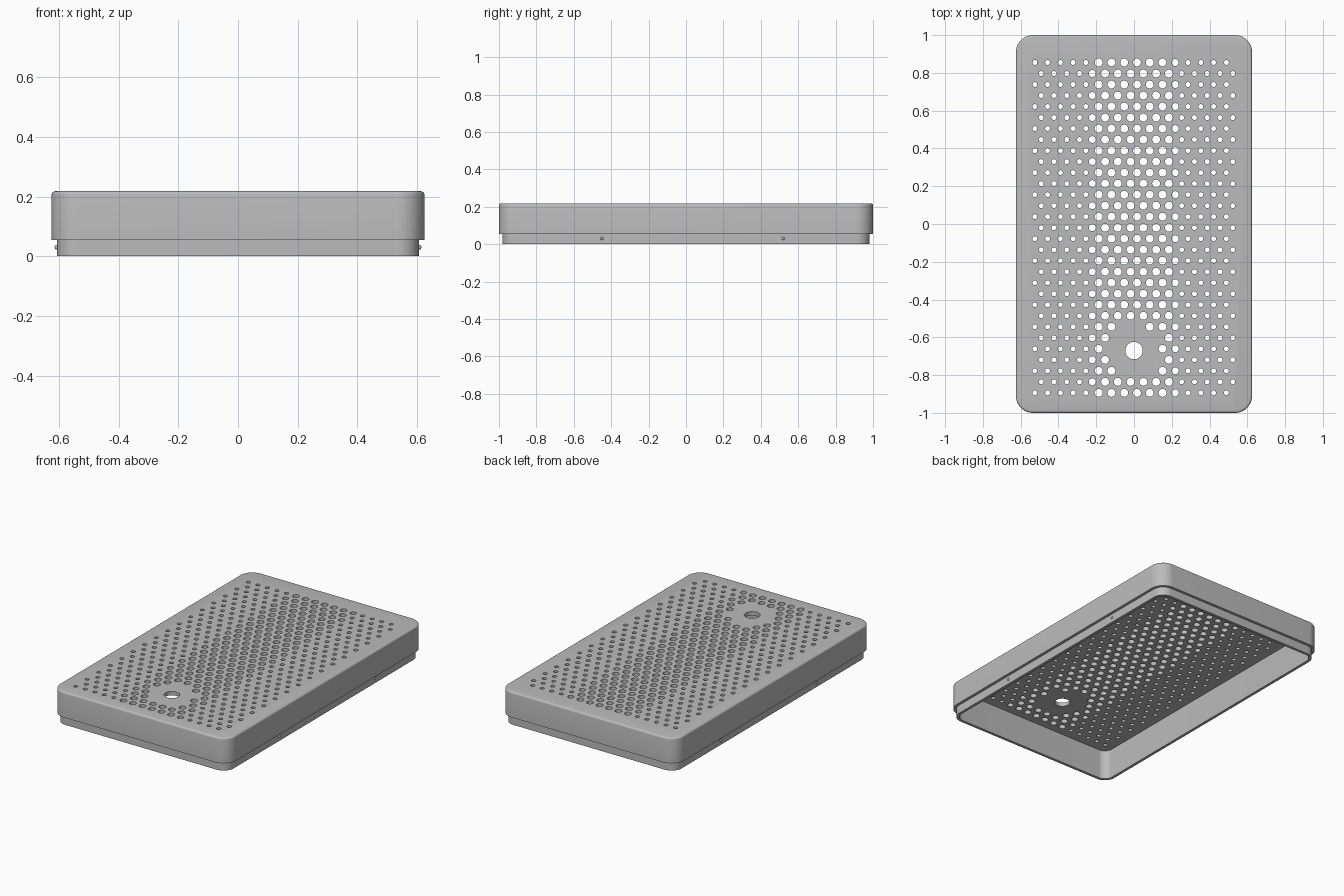
import bpy, bmesh, math
from mathutils import Matrix, Vector

old = bpy.data.objects.get("Cube")
if old:
    bpy.data.objects.remove(old, do_unlink=True)

HALF_X, HALF_Y, CORNER = 0.625, 1.0, 0.09
TOP, STEP, UNDERSIDE = 0.218, 0.055, 0.193
LIP, WALL = 0.018, 0.036

grey = bpy.data.materials.new("plain grey")
grey.use_nodes = True
grey.diffuse_color = (0.5, 0.5, 0.5, 1)
grey.node_tree.nodes["Principled BSDF"].inputs["Base Color"].default_value = (0.5, 0.5, 0.5, 1)


def make_object(name, bm):
    bmesh.ops.recalc_face_normals(bm, faces=bm.faces)
    mesh = bpy.data.meshes.new(name)
    bm.to_mesh(mesh)
    bm.free()
    mesh.materials.append(grey)
    obj = bpy.data.objects.new(name, mesh)
    bpy.context.collection.objects.link(obj)
    return obj


def rounded_ring(bm, inset, z, steps=12):
    """Rounded rectangle of vertices, set in from the outer outline."""
    r = CORNER - inset
    verts = []
    for k, (sx, sy) in enumerate([(1, 1), (-1, 1), (-1, -1), (1, -1)]):
        for i in range(steps + 1):
            a = math.pi / 2 * (k + i / steps)
            verts.append(bm.verts.new((sx * (HALF_X - CORNER) + r * math.cos(a),
                                       sy * (HALF_Y - CORNER) + r * math.sin(a), z)))
    return verts


def cylinder(bm, radius, depth, matrix, sides):
    bmesh.ops.create_cone(bm, cap_ends=True, segments=sides, radius1=radius,
                          radius2=radius, depth=depth, matrix=matrix)


# Tray shell: inner wall, stepped lip, outer wall, rounded top edge
bm = bmesh.new()
profile = [(WALL, UNDERSIDE), (WALL, 0), (LIP, 0), (LIP, STEP), (0, STEP)]
fillet = 0.012
for i in range(5):
    a = math.pi / 2 * i / 4
    profile.append((fillet * (1 - math.cos(a)), TOP - fillet * (1 - math.sin(a))))
rings = [rounded_ring(bm, inset, z) for inset, z in profile]
for low, high in zip(rings, rings[1:]):
    for i in range(len(low)):
        j = (i + 1) % len(low)
        bm.faces.new((low[i], low[j], high[j], high[i]))
bm.faces.new(rings[0])
bm.faces.new(rings[-1])
shell = make_object("perforated_cover", bm)

# Hole cutter: staggered rows, wider holes along the middle, one drain hole
DRAIN = Vector((0, -0.67))
bm = bmesh.new()
for row in range(31):
    for col in range(16):
        p = Vector((-0.525 + col * 0.0676 + (row % 2) * 0.0338, 0.855 - row * 0.0583))
        if (p - DRAIN).length < 0.14:
            continue
        middle = abs(p.x)
        radius = 0.021 if middle < 0.19 else 0.0185 if middle < 0.23 else 0.013
        cylinder(bm, radius, 0.1, Matrix.Translation((p.x, p.y, TOP)), 16)
cylinder(bm, 0.046, 0.1, Matrix.Translation((DRAIN.x, DRAIN.y, TOP)), 32)
cutter = make_object("hole_cutter", bm)
cutter.hide_render = True

cut = shell.modifiers.new("holes", "BOOLEAN")
cut.operation = "DIFFERENCE"
cut.solver = "EXACT"
cut.object = cutter
bpy.context.view_layer.update()
result = bpy.data.meshes.new_from_object(
    shell.evaluated_get(bpy.context.evaluated_depsgraph_get()))
shell.modifiers.clear()
shell.data = result
bpy.data.objects.remove(cutter, do_unlink=True)

# Snap pins on the long sides of the lip
bm = bmesh.new()
for side in (-1, 1):
    for y in (-0.45, 0.52):
        place = Matrix.Translation((side * (HALF_X - LIP), y, 0.03))
        bmesh.ops.create_uvsphere(bm, u_segments=12, v_segments=8, radius=0.008, matrix=place)
pins = make_object("snap_pins", bm)

# Smooth shading with sharp edges kept
for obj in (shell, pins):
    bpy.ops.object.select_all(action="DESELECT")
    obj.select_set(True)
    bpy.context.view_layer.objects.active = obj
    bpy.ops.object.shade_smooth_by_angle(angle=math.radians(35))
